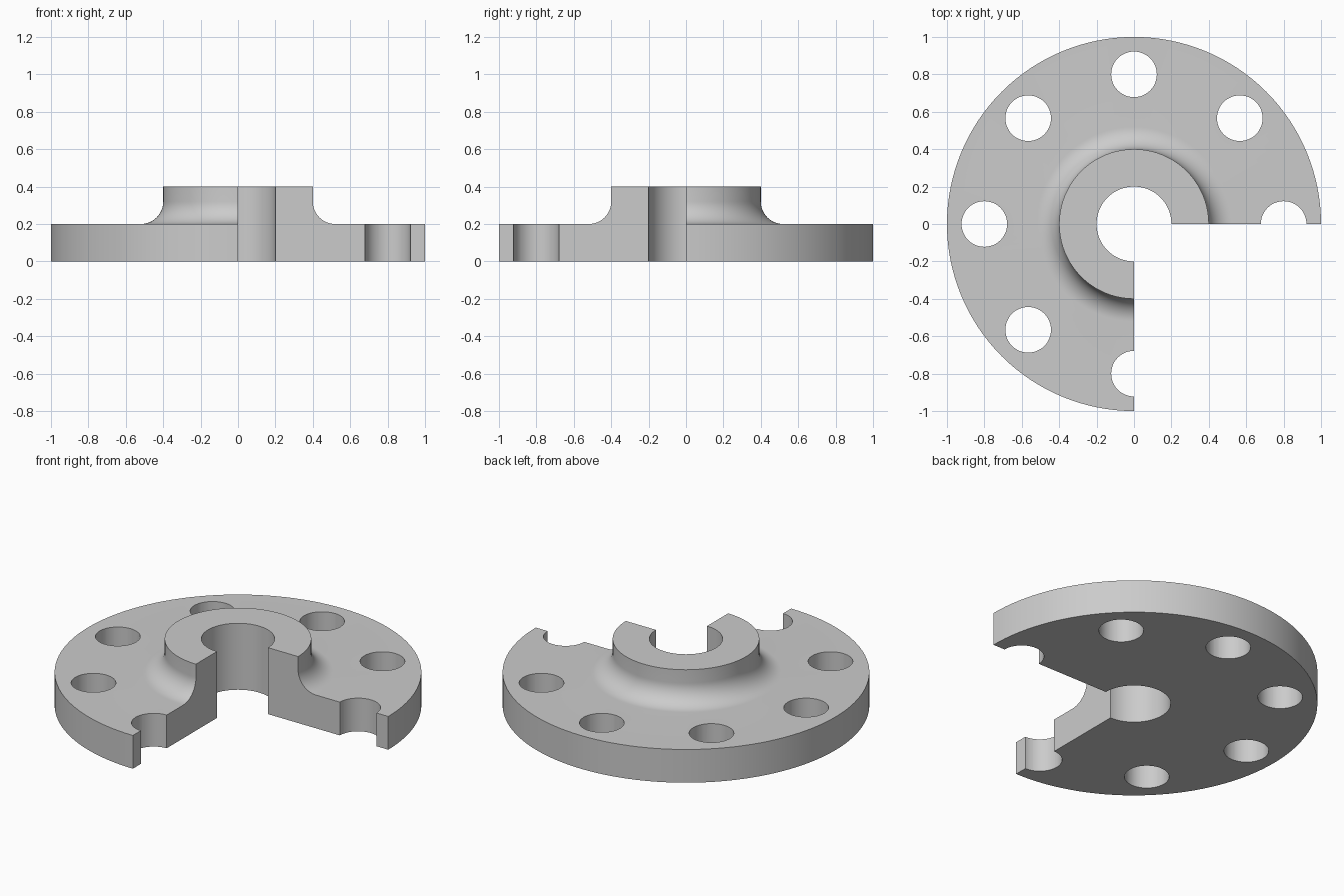
import bpy, bmesh
from math import cos, sin, pi, radians
from mathutils import Matrix

cube = bpy.data.objects.get("Cube")
if cube:
    bpy.data.objects.remove(cube, do_unlink=True)

OUTER, BORE, HUB = 1.0, 0.2, 0.4
PLATE_TOP, HUB_TOP, FILLET = 0.2, 0.4, 0.12
BOLT_CIRCLE, BOLT_RADIUS, BOLTS = 0.8, 0.122, 8

steel = bpy.data.materials.new("plain grey steel")
steel.use_nodes = True
grey = (0.6, 0.6, 0.6, 1)
steel.diffuse_color = grey
steel.node_tree.nodes["Principled BSDF"].inputs["Base Color"].default_value = grey


def make_object(name, bm):
    bmesh.ops.recalc_face_normals(bm, faces=bm.faces[:])
    mesh = bpy.data.meshes.new(name)
    bm.to_mesh(mesh)
    bm.free()
    mesh.materials.append(steel)
    obj = bpy.data.objects.new(name, mesh)
    bpy.context.collection.objects.link(obj)
    return obj


# Half section: plate, concave fillet, hub and bore
steps = 16
fillet = [(HUB + FILLET - FILLET * sin(a), PLATE_TOP + FILLET - FILLET * cos(a))
          for a in (pi / 2 * i / steps for i in range(steps + 1))]
profile = [(BORE, 0), (OUTER, 0), (OUTER, PLATE_TOP), *fillet,
           (HUB, HUB_TOP), (BORE, HUB_TOP)]

# Three-quarter revolve, closed by the two flat section faces
bm = bmesh.new()
ring = [bm.verts.new((r, 0, z)) for r, z in profile]
edges = [bm.edges.new((a, b)) for a, b in zip(ring, ring[1:] + ring[:1])]
bmesh.ops.spin(bm, geom=ring + edges, cent=(0, 0, 0), axis=(0, 0, 1),
               angle=radians(270), steps=96)
bmesh.ops.holes_fill(bm, edges=[e for e in bm.edges if e.is_boundary], sides=0)
flange = make_object("cutaway_flange", bm)

# Bolt hole cutters
bm = bmesh.new()
for i in range(BOLTS):
    turn = Matrix.Rotation(2 * pi * i / BOLTS, 4, "Z")
    bmesh.ops.create_cone(bm, cap_ends=True, segments=48, radius1=BOLT_RADIUS,
                          radius2=BOLT_RADIUS, depth=1,
                          matrix=turn @ Matrix.Translation((BOLT_CIRCLE, 0, 0)))
cutter = make_object("bolt_hole_cutter", bm)
cutter.hide_render = True

# Cut the holes, then smooth the round surfaces
bpy.ops.object.select_all(action="DESELECT")
bpy.context.view_layer.objects.active = flange
flange.select_set(True)
cut = flange.modifiers.new("bolt holes", "BOOLEAN")
cut.operation = "DIFFERENCE"
cut.solver = "EXACT"
cut.object = cutter
bpy.ops.object.modifier_apply(modifier=cut.name)
bpy.data.objects.remove(cutter, do_unlink=True)
bpy.ops.object.shade_smooth_by_angle(angle=radians(30))
